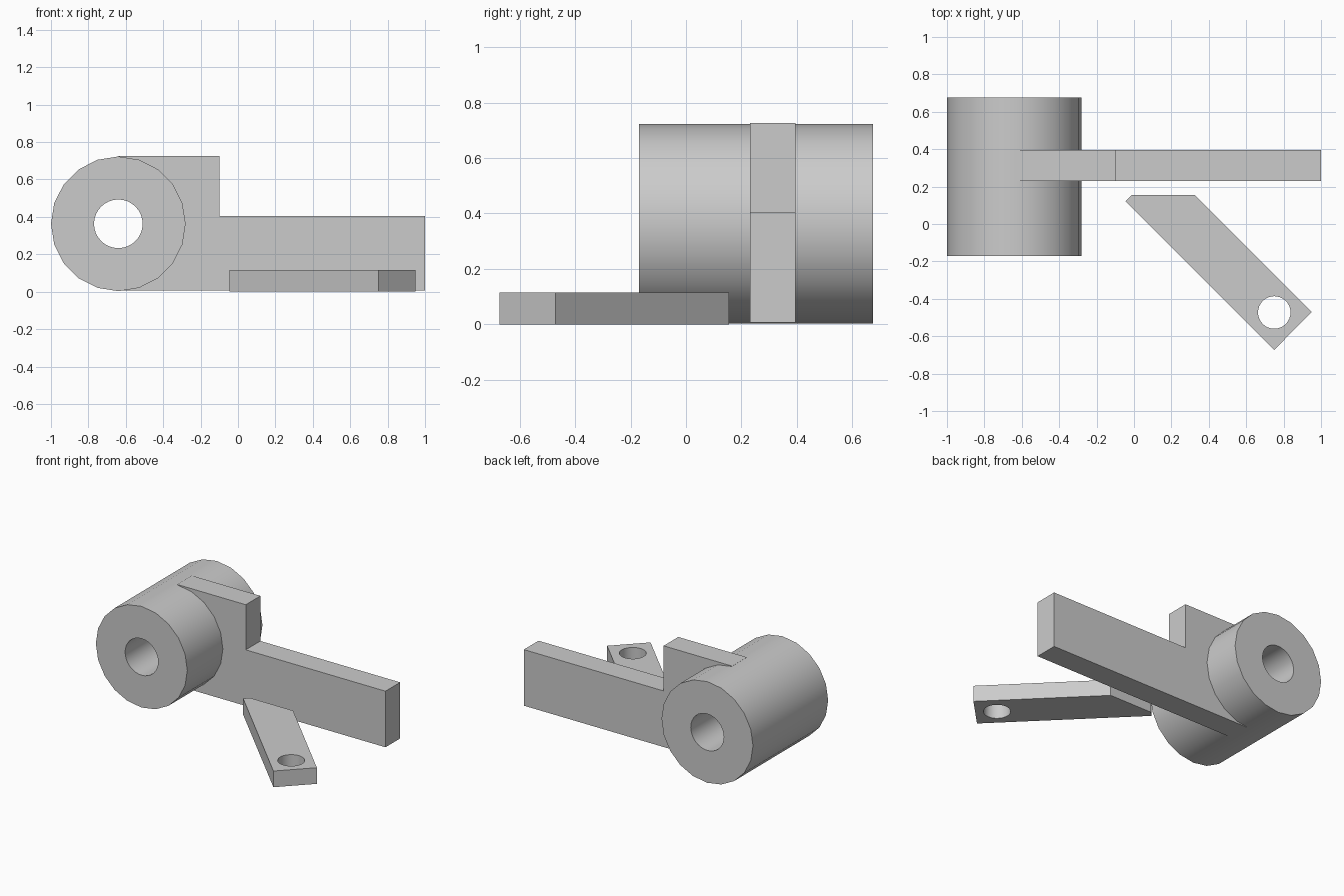
import bpy
import bmesh
from math import cos, sin, tau
from mathutils import Matrix, Vector

cube = bpy.data.objects.get("Cube")
if cube:
    bpy.data.objects.remove(cube, do_unlink=True)

# Single plain grey
GREY = (0.6, 0.6, 0.6, 1.0)
grey = bpy.data.materials.new("plain grey")
grey.use_nodes = True
grey.diffuse_color = GREY
grey.node_tree.nodes["Principled BSDF"].inputs["Base Color"].default_value = GREY


def circle(cx, cy, radius, sides):
    return [(cx + radius * cos(tau * i / sides), cy + radius * sin(tau * i / sides))
            for i in range(sides)]


def extruded(name, loops, start, end, upright):
    """Extrude an outline with optional holes, along y if upright, else along z."""
    bm = bmesh.new()
    edges = []
    for loop in loops:
        verts = [bm.verts.new((u, v, 0)) for u, v in loop]
        edges += [bm.edges.new((a, b)) for a, b in zip(verts, verts[1:] + verts[:1])]
    bmesh.ops.triangle_fill(bm, edges=edges, use_beauty=True)
    result = bmesh.ops.extrude_face_region(bm, geom=bm.faces[:], use_keep_orig=True)
    top = [g for g in result["geom"] if isinstance(g, bmesh.types.BMVert)]
    bmesh.ops.translate(bm, verts=top, vec=Vector((0, 0, end - start)))
    bmesh.ops.translate(bm, verts=bm.verts[:], vec=Vector((0, 0, start)))
    if upright:
        # Swap y and z so the outline stands in the xz plane
        swap = Matrix(((1, 0, 0, 0), (0, 0, 1, 0), (0, 1, 0, 0), (0, 0, 0, 1)))
        bmesh.ops.transform(bm, matrix=swap, verts=bm.verts[:])
    bmesh.ops.recalc_face_normals(bm, faces=bm.faces[:])
    mesh = bpy.data.meshes.new(name)
    bm.to_mesh(mesh)
    bm.free()
    mesh.materials.append(grey)
    obj = bpy.data.objects.new(name, mesh)
    bpy.context.collection.objects.link(obj)
    bpy.ops.object.select_all(action="DESELECT")
    obj.select_set(True)
    bpy.context.view_layer.objects.active = obj
    bpy.ops.object.shade_smooth_by_angle()
    return obj


# Thick-walled barrel lying along y
cx, cz, radius = -0.64, 0.363, 0.36
extruded("barrel", [circle(cx, cz, radius, 20), circle(cx, cz, 0.13, 32)],
         -0.17, 0.675, True)

# Stepped arm, its left end buried in the barrel wall clear of the bore
arm = [(cx, 0.006), (1, 0.006), (1, 0.405), (-0.1, 0.405), (-0.1, 0.726),
       (cx, 0.726), (-0.45, 0.53), (-0.45, 0.2)]
extruded("stepped_arm", [arm], 0.23, 0.395, True)

# Flat diagonal link with a round pin hole
link = [(-0.045, 0.122), (-0.012, 0.155), (0.325, 0.155), (0.95, -0.47), (0.75, -0.673)]
extruded("diagonal_link", [link, circle(0.75, -0.473, 0.087, 32)], 0, 0.115, False)
